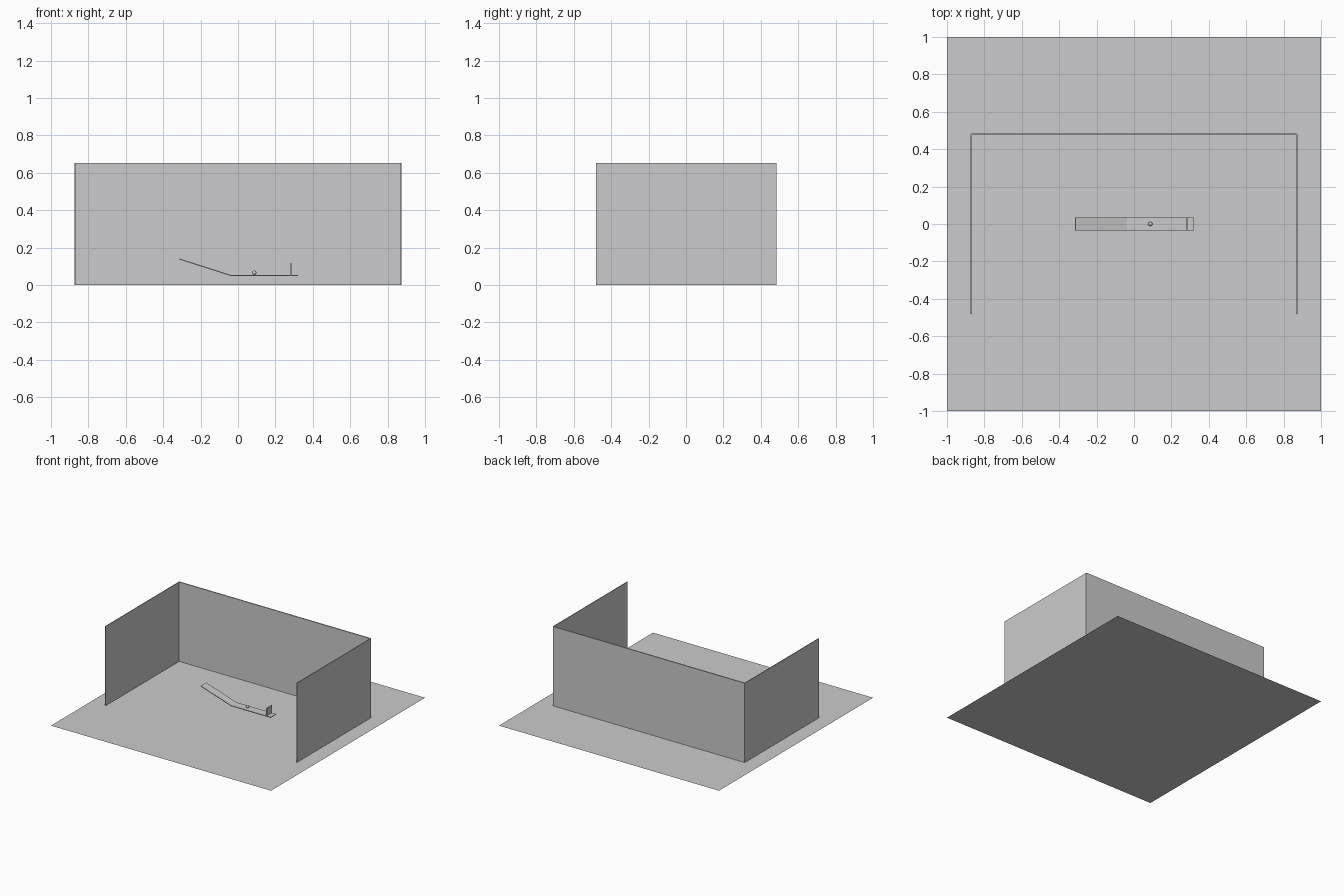
import bpy, math

if "Cube" in bpy.data.objects:
    bpy.data.objects.remove(bpy.data.objects["Cube"])

grey = bpy.data.materials.new("light grey")
grey.diffuse_color = (0.6, 0.6, 0.61, 1)
grey.use_nodes = True
grey.node_tree.nodes["Principled BSDF"].inputs["Base Color"].default_value = grey.diffuse_color


def finish(name):
    ob = bpy.context.object
    ob.name = name
    ob.data.materials.append(grey)
    return ob


def box(name, x0, x1, y0, y1, z0, z1):
    bpy.ops.mesh.primitive_cube_add(
        size=1, location=((x0 + x1) / 2, (y0 + y1) / 2, (z0 + z1) / 2))
    ob = finish(name)
    ob.scale = (x1 - x0, y1 - y0, z1 - z0)
    bpy.ops.object.transform_apply(location=False, rotation=False, scale=True)
    return ob


# Floor sheet
bpy.ops.mesh.primitive_plane_add(size=2)
finish("floor")

# Three walls, open at the front
box("back_wall", -0.872, 0.872, 0.475, 0.484, 0, 0.652)
for side, s in (("left", -1), ("right", 1)):
    xs = sorted((s * 0.867, s * 0.873))
    box(side + "_wall", *xs, -0.48, 0.48, 0, 0.652)

# Track: level run and sloping ramp
W, T = 0.035, 0.006
box("level_track", -0.04, 0.321, -W, W, 0.048, 0.048 + T)
a, b = (-0.314, 0.139), (-0.036, 0.05)
length = math.dist(a, b)
ramp = box("ramp", -length / 2, length / 2, -W, W, -T / 2, T / 2)
ramp.location = ((a[0] + b[0]) / 2, 0, (a[1] + b[1]) / 2)
ramp.rotation_euler.y = math.atan2(a[1] - b[1], b[0] - a[0])

# End stop
box("end_stop", 0.28, 0.286, -W, W, 0.054, 0.117)

# Ball
bpy.ops.mesh.primitive_uv_sphere_add(
    segments=32, ring_count=16, radius=0.0115, location=(0.087, 0, 0.0655))
bpy.ops.object.shade_smooth()
finish("ball")
